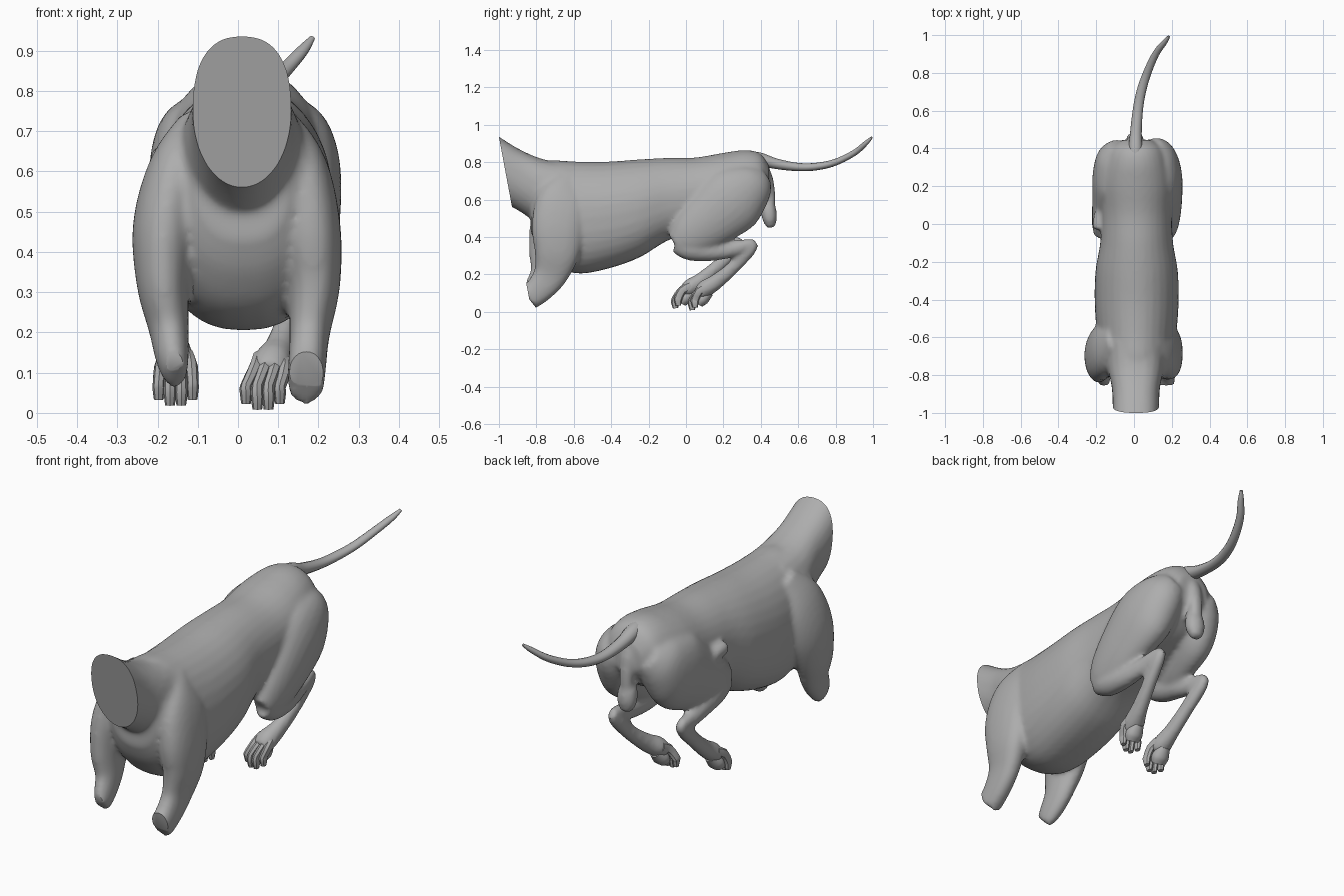
import bpy, bmesh, math
from mathutils import Vector

grey = bpy.data.materials.new("plain_grey")
grey.diffuse_color = (0.42, 0.42, 0.42, 1)


def catmull(p, i, t):
    """Smooth interpolation between sections i and i+1."""
    a, b, c, d = (p[max(0, min(len(p) - 1, i + k))] for k in (-1, 0, 1, 2))
    return [0.5 * (2 * q + (r - o) * t + (2 * o - 5 * q + 4 * r - s) * t * t
                   + (3 * q - o - 3 * r + s) * t ** 3) for o, q, r, s in zip(a, b, c, d)]


def power(v, e):
    return math.copysign(abs(v) ** e, v)


def tube(name, secs, up=None, sides=24, steps=5, top=1.0, low=1.0):
    """Loft ovals (x, y, z, side radius, up radius); up fixes the ring direction,
    top and low below 1 make the upper and lower halves squarer."""
    path = [catmull(secs, i, k / steps) for i in range(len(secs) - 1) for k in range(steps)]
    path.append(list(secs[-1]))
    bm = bmesh.new()
    rings = []
    for i, s in enumerate(path):
        c = Vector(s[:3])
        if up:
            side, u = Vector((1, 0, 0)), Vector(up).normalized()
        else:
            t = (Vector(path[min(i + 1, len(path) - 1)][:3]) - Vector(path[max(i - 1, 0)][:3])).normalized()
            side = (Vector((1, 0, 0)) - t * t.x).normalized()
            u = side.cross(t)
        ring = []
        for k in range(sides):
            a = 2 * math.pi * k / sides
            e = top if math.sin(a) > 0 else low
            ring.append(bm.verts.new(c + side * power(math.cos(a), e) * s[3] + u * power(math.sin(a), e) * s[4]))
        rings.append(ring)
    for r, q in zip(rings, rings[1:]):
        for k in range(sides):
            n = (k + 1) % sides
            bm.faces.new((r[k], r[n], q[n], q[k]))
    bm.faces.new(rings[0])
    bm.faces.new(rings[-1])
    bmesh.ops.recalc_face_normals(bm, faces=bm.faces)
    me = bpy.data.meshes.new(name)
    bm.to_mesh(me)
    bm.free()
    ob = bpy.data.objects.new(name, me)
    bpy.context.collection.objects.link(ob)
    me.materials.append(grey)
    return ob


def shade(ob, angle=40):
    bpy.ops.object.select_all(action='DESELECT')
    ob.select_set(True)
    bpy.context.view_layer.objects.active = ob
    bpy.ops.object.shade_smooth_by_angle(angle=math.radians(angle))


# Torso: y, bottom, top, half width
profile = [(-0.83, .43, .70, .11), (-0.79, .34, .79, .16), (-0.71, .25, .81, .19),
           (-0.58, .205, .803, .21), (-0.42, .23, .803, .222), (-0.25, .29, .815, .218),
           (-0.1, .38, .823, .193), (0.05, .43, .825, .187), (0.2, .48, .85, .19),
           (0.32, .52, .865, .168), (0.40, .58, .845, .135), (0.445, .64, .78, .08)]
fused = [tube("torso", [(.014, y, (b + t) / 2, w, (t - b) / 2) for y, b, t, w in profile],
              up=(0, 0, 1), sides=32, low=.82)]

# Neck, its rings parallel to the sloping flat cut
fused.append(tube("neck", [(.01, -.58, .56, .17, .24), (.01, -.72, .585, .16, .235), (.01, -.85, .675, .13, .195),
                           (.01, -.965, .748, .123, .192), (.01, -1.04, .785, .124, .205)],
                  up=(0, -.07, .375), top=.8))

# Front legs, cut short below the elbow
fused.append(tube("right_front_leg", [
    (.10, -.60, .72, .045, .07), (.148, -.65, .60, .075, .14), (.178, -.68, .46, .077, .145),
    (.188, -.69, .32, .066, .122), (.178, -.725, .2, .05, .092), (.172, -.785, .12, .047, .075),
    (.168, -.842, .075, .046, .068)], low=.85, top=.85))
fused.append(tube("left_front_leg", [
    (-.10, -.60, .72, .045, .07), (-.148, -.65, .60, .075, .14), (-.18, -.69, .46, .082, .145),
    (-.186, -.725, .32, .066, .118), (-.172, -.75, .21, .05, .085), (-.162, -.80, .13, .04, .065),
    (-.152, -.832, .095, .026, .05)]))

# Hind legs: thigh, shin, then the long rear foot bone
fused.append(tube("right_thigh", [
    (.09, .40, .73, .06, .07), (.12, .35, .68, .10, .13), (.145, .25, .60, .11, .18),
    (.165, .12, .49, .09, .155), (.172, .01, .40, .067, .117), (.172, -.055, .355, .042, .067)]))
fused.append(tube("left_thigh", [
    (-.07, .40, .73, .06, .07), (-.095, .34, .68, .10, .13), (-.12, .25, .61, .10, .18),
    (-.142, .13, .54, .08, .155), (-.165, .02, .49, .058, .115), (-.172, -.06, .465, .042, .065)]))
fused.append(tube("left_hip_fold", [(-.15, .10, .60, .04, .04), (-.18, .03, .625, .036, .036),
                                    (-.192, -.03, .635, .028, .03)]))
fused.append(tube("right_shin", [
    (.172, -.05, .37, .04, .055), (.17, .02, .34, .055, .065), (.165, .12, .322, .047, .052),
    (.155, .23, .33, .036, .043), (.145, .32, .355, .03, .034), (.14, .372, .365, .022, .024)]))
fused.append(tube("left_shin", [
    (-.172, -.06, .465, .04, .055), (-.17, .02, .435, .055, .065), (-.172, .11, .40, .047, .052),
    (-.175, .19, .375, .036, .043), (-.178, .26, .368, .03, .034), (-.178, .305, .37, .022, .024)]))
fused.append(tube("right_rear_foot", [
    (.14, .372, .372, .02, .022), (.14, .335, .33, .03, .038), (.125, .25, .235, .031, .036),
    (.103, .16, .16, .038, .042), (.085, .105, .125, .05, .047), (.075, .07, .095, .046, .037)]))
fused.append(tube("left_rear_foot", [
    (-.178, .305, .375, .02, .022), (-.175, .265, .335, .03, .038), (-.165, .17, .245, .031, .036),
    (-.157, .08, .17, .036, .04), (-.154, .02, .13, .047, .044), (-.155, -.01, .10, .042, .034)]))

# Soft hanging parts under the tail
fused.append(tube("rear_ridge", [(.005, .38, .80, .04, .03), (.005, .43, .73, .04, .03),
                                 (.005, .45, .64, .033, .027), (.005, .445, .55, .034, .034)], sides=12))
fused.append(tube("rear_pouch", [(.005, .43, .60, .025, .025), (.005, .44, .55, .045, .042),
                                 (.005, .448, .495, .047, .04), (.005, .455, .45, .025, .022)], sides=12))

# Fuse the overlapping parts into one skin
bpy.ops.object.select_all(action='DESELECT')
for ob in fused:
    ob.select_set(True)
body = fused[0]
bpy.context.view_layer.objects.active = body
bpy.ops.object.join()
body.name = "body"
rm = body.modifiers.new("skin", 'REMESH')
rm.mode = 'VOXEL'
rm.voxel_size = 0.011
sm = body.modifiers.new("relax", 'SMOOTH')
sm.iterations = 8
sm.factor = 0.5
dg = bpy.context.evaluated_depsgraph_get()
skin = bpy.data.meshes.new_from_object(body.evaluated_get(dg))
body.modifiers.clear()

# Flat cut across the neck
bm = bmesh.new()
bm.from_mesh(skin)
cut = bmesh.ops.bisect_plane(bm, geom=bm.verts[:] + bm.edges[:] + bm.faces[:], plane_co=(0, -1, .935),
                             plane_no=(0, -.375, -.07), clear_outer=True)
edges = [e for e in cut["geom_cut"] if isinstance(e, bmesh.types.BMEdge)]
bmesh.ops.holes_fill(bm, edges=edges, sides=0)
bmesh.ops.recalc_face_normals(bm, faces=bm.faces)
bm.to_mesh(skin)
bm.free()
body.data = skin
skin.materials.clear()
skin.materials.append(grey)
shade(body)

# Tail
shade(tube("tail", [
    (.01, .28, .825, .04, .03), (.008, .38, .82, .038, .035), (.01, .48, .792, .031, .028),
    (.02, .6, .774, .027, .022), (.038, .7, .777, .025, .02), (.07, .8, .8, .022, .018),
    (.115, .9, .85, .019, .016), (.16, .96, .9, .015, .013), (.185, .993, .932, .007, .006)], sides=12))

# Toes: four on each rear foot, slanting down to a blunt tip
feet = {"right": (.08, .115, .135, .062, .005), "left": (-.154, .025, .14, -.155, .015)}
for label, (x, y, z, tip_x, low) in feet.items():
    for k in range(4):
        s = k - 1.5
        mid = 1 if k in (1, 2) else 0
        tx = tip_x + s * .028
        end = low + .014 * (1 - mid)
        shade(tube(f"{label}_toe_{k + 1}", [
            (x + s * .02, y, z, .015, .022), (x + s * .025, y - .045, z - .025, .017, .023),
            (tx, y - .066 - .012 * mid, (z + low) / 2 - .005, .015, .022),
            (tx, y - .068 - .015 * mid, end + .035, .016, .022),
            (tx, y - .066 - .015 * mid, end + .004, .012, .014)], sides=8, steps=2))
    # Sole pad
    shade(tube(f"{label}_pad", [(x, y + .01, z - .03, .028, .024), (x - .005, y - .025, z - .065, .042, .034),
                                (x - .01, y - .045, z - .092, .034, .024)], sides=12))
